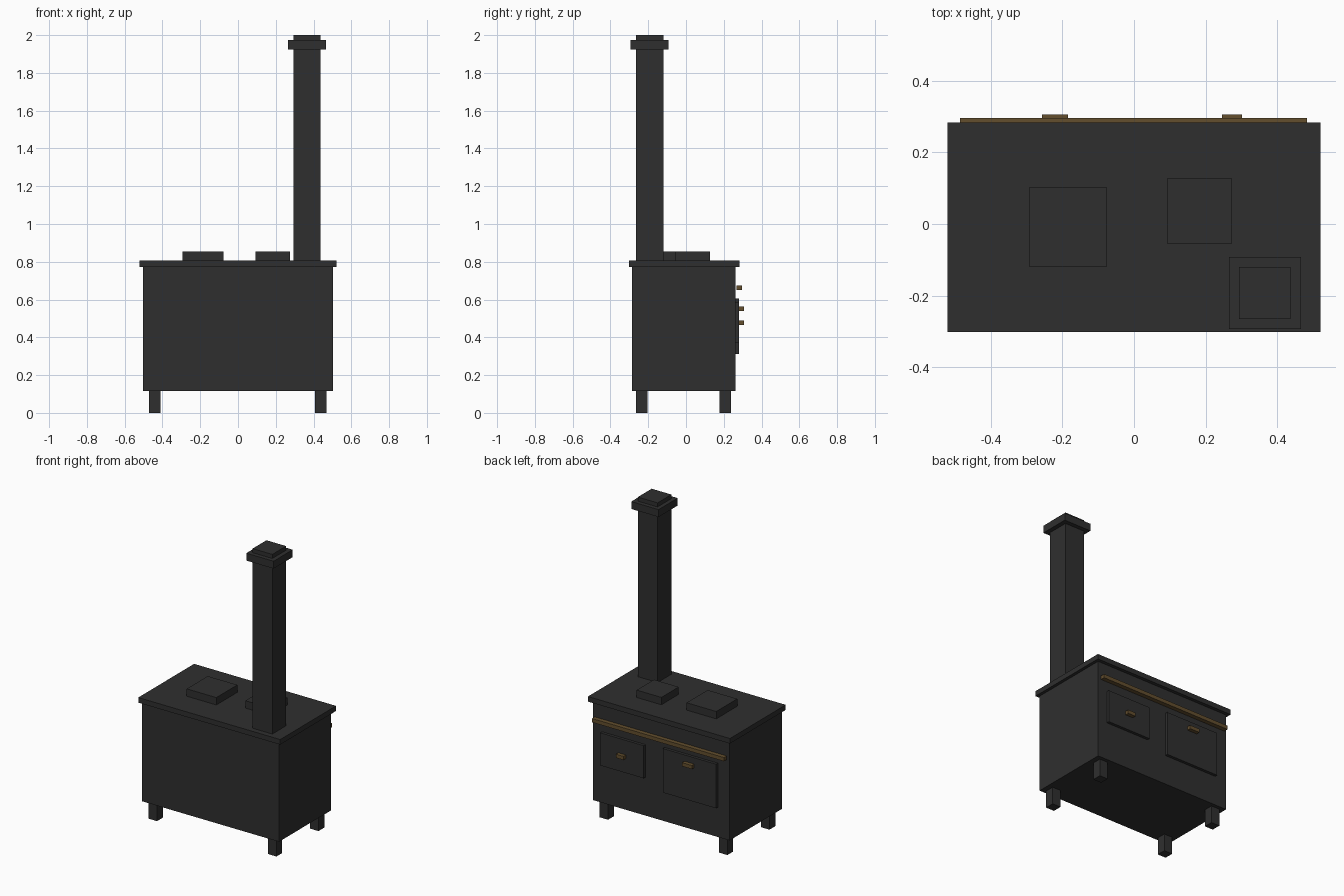
import bpy

if "Cube" in bpy.data.objects:
    bpy.data.objects.remove(bpy.data.objects["Cube"])


def material(name, color):
    m = bpy.data.materials.new(name)
    m.diffuse_color = (*color, 1.0)
    m.use_nodes = True
    m.node_tree.nodes["Principled BSDF"].inputs["Base Color"].default_value = m.diffuse_color
    return m


iron = material("black iron", (0.028, 0.028, 0.028))
brass = material("aged brass", (0.125, 0.077, 0.027))


def box(name, x, y, z, mat=iron):
    """Box spanning the given (min, max) range on each axis."""
    spans = (x, y, z)
    bpy.ops.mesh.primitive_cube_add(size=1, location=[(a + b) / 2 for a, b in spans])
    ob = bpy.context.object
    ob.name = name
    ob.data.name = name
    ob.scale = [b - a for a, b in spans]
    bpy.ops.object.transform_apply(location=False, rotation=False, scale=True)
    ob.data.materials.append(mat)
    return ob


# Stove body and overhanging top plate
box("body", (-0.504, 0.502), (-0.286, 0.262), (0.115, 0.772))
box("top_plate", (-0.522, 0.522), (-0.302, 0.284), (0.772, 0.806))

# Four square legs
for side, x in (("left", -0.471), ("right", 0.407)):
    for end, y in (("front", -0.265), ("back", 0.177)):
        box(f"leg_{end}_{side}", (x, x + 0.061), (y, y + 0.061), (0, 0.115))

# Cooking plates
box("large_hotplate", (-0.294, -0.076), (-0.119, 0.102), (0.806, 0.855))
box("small_hotplate", (0.092, 0.274), (-0.055, 0.127), (0.806, 0.855))

# Chimney with collar and cap
pipe_x, pipe_y = (0.293, 0.438), (-0.265, -0.120)
box("chimney", pipe_x, pipe_y, (0.806, 1.924))
box("chimney_collar", (0.266, 0.467), (-0.293, -0.092), (1.924, 1.973))
box("chimney_cap", pipe_x, pipe_y, (1.973, 2.0))

# Oven doors with brass handles, and the towel rail
box("large_door", (-0.418, -0.026), (0.262, 0.281), (0.313, 0.606))
box("small_door", (0.114, 0.434), (0.262, 0.281), (0.370, 0.587))
box("large_door_handle", (-0.257, -0.185), (0.281, 0.306), (0.540, 0.564), brass)
box("small_door_handle", (0.246, 0.302), (0.281, 0.306), (0.466, 0.490), brass)
box("towel_rail", (-0.487, 0.484), (0.268, 0.297), (0.650, 0.675), brass)
